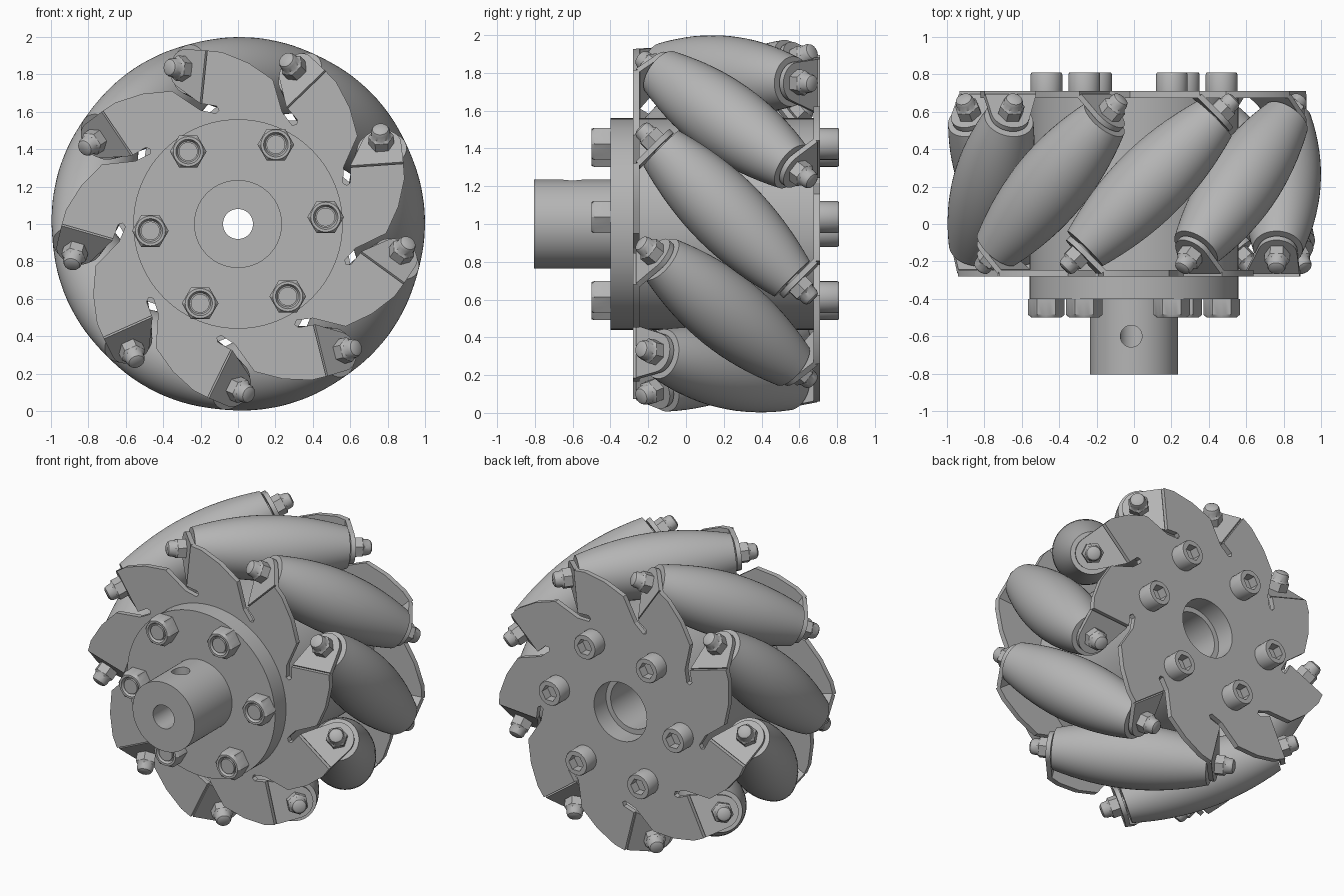
import bpy, bmesh
from math import sin, cos, pi, sqrt, radians
from mathutils import Matrix, Vector

cube = bpy.data.objects.get("Cube")
if cube:
    bpy.data.objects.remove(cube, do_unlink=True)

grey = bpy.data.materials.new("machined_grey")
grey.use_nodes = True
COLOUR = (0.46, 0.46, 0.46, 1)
grey.diffuse_color = COLOUR
grey.node_tree.nodes["Principled BSDF"].inputs["Base Color"].default_value = COLOUR

COUNT = 9          # rollers
MID = 0.215        # wheel mid plane along y
AXIS_R = 0.795     # distance of roller axes from the wheel axis
ROLL_HALF = 0.49   # half length of a roller
PLATE = 0.035      # plate thickness
FOLD = 0.26        # tangential position of the tab fold
AXLE = Matrix.Translation((0, 0, 1)) @ Matrix.Rotation(-pi / 2, 4, 'X')  # local z -> +y


def finish(name, bm, frame, angle=30):
    bmesh.ops.recalc_face_normals(bm, faces=bm.faces)
    me = bpy.data.meshes.new(name)
    bm.to_mesh(me)
    bm.free()
    me.transform(frame)
    me.materials.append(grey)
    me.shade_smooth()
    me.set_sharp_from_angle(angle=radians(angle))
    ob = bpy.data.objects.new(name, me)
    bpy.context.collection.objects.link(ob)
    return ob


def lathe(name, profile, frame, n=48, closed=False):
    """Revolve (radius, height) points; a third item makes that ring a hexagon."""
    bm = bmesh.new()
    rings = []
    for p in profile:
        ring = []
        for i in range(n):
            a = 2 * pi * i / n
            r = p[0]
            if len(p) > 2:
                r *= cos(pi / 6) / cos(a % (pi / 3) - pi / 6)
            ring.append(bm.verts.new((r * cos(a), r * sin(a), p[1])))
        rings.append(ring)
    pairs = list(zip(rings, rings[1:]))
    if closed:
        pairs.append((rings[-1], rings[0]))
    else:
        bm.faces.new(rings[0])
        bm.faces.new(rings[-1])
    for lo, hi in pairs:
        for i in range(n):
            j = (i + 1) % n
            bm.faces.new((lo[i], lo[j], hi[j], hi[i]))
    return finish(name, bm, frame)


def directions(angle, side):
    """Radial, tangential and outward axle directions at a roller, per wheel side."""
    radial = Vector((cos(angle), 0, sin(angle)))
    tangent = Vector((-sin(angle), 0, cos(angle))) * side
    return radial, tangent, Vector((0, -side, 0))


def roller_frame(angle, side):
    radial, tangent, out = directions(angle, side)
    axis = (tangent + out) / sqrt(2)
    across = (tangent - out) / sqrt(2)
    m = Matrix((radial, across, axis)).transposed().to_4x4()
    m.translation = radial * AXIS_R + Vector((0, MID, 1))
    return m


angles = [radians(4) + 2 * pi * k / COUNT for k in range(COUNT)]

# Barrel rollers whose outline follows the wheel's outer circle
STEPS = 16
barrel = []
for i in range(STEPS + 1):
    s = ROLL_HALF * (2 * i / STEPS - 1)
    barrel.append((1 - sqrt(AXIS_R ** 2 + s * s / 2), s))
lock_nut = [(0.068, 0.525, 1), (0.068, 0.585, 1), (0.052, 0.597), (0.05, 0.625),
            (0.043, 0.64), (0.028, 0.648)]
for k, ang in enumerate(angles):
    lathe(f"roller_{k}", barrel, roller_frame(ang, 1))
    for side, label in ((1, "front"), (-1, "back")):
        frame = roller_frame(ang, side)
        lathe(f"{label}_axle_nut_{k}", lock_nut, frame, n=24)
        lathe(f"{label}_axle_{k}", [(0.045, 0.48), (0.045, 0.54)], frame, n=24)
        # Bent tab: rounded end blended into the fold on the plate
        bolt_t = 0.517 / sqrt(2)
        fold_b = (FOLD - bolt_t) * sqrt(2)
        outline = [(0.62 - AXIS_R, fold_b), (0.905 - AXIS_R, fold_b)]
        outline += [(0.105 * cos(a), 0.105 * sin(a)) for a in
                    (2 * pi * i / 32 for i in range(32))]
        bm = bmesh.new()
        for x, y in outline:
            for z in (0.5, 0.53):
                bm.verts.new((x, y, z))
        hull = bmesh.ops.convex_hull(bm, input=bm.verts)
        loose = [v for v in bm.verts if not v.link_faces]
        bmesh.ops.delete(bm, geom=loose, context='VERTS')
        finish(f"{label}_tab_{k}", bm, Matrix())

        bpy.data.objects[f"{label}_tab_{k}"].data.transform(frame)

# Toothed side plates: (radial, tangential) outline of one tooth, repeated
tooth = [(0.787, -0.105), (0.862, 0.033), (0.905, 0.18), (0.905, FOLD),
         (0.62, FOLD), (0.615, 0.18), (0.595, 0.165), (0.575, 0.18), (0.585, 0.265)]
for side, label in ((1, "front"), (-1, "back")):
    bm = bmesh.new()
    outer = []
    for ang in angles[::side]:
        radial, tangent, out = directions(ang, side)
        base = out * 0.495 + Vector((0, MID, 1))
        outer += [bm.verts.new(base + radial * r + tangent * t) for r, t in tooth]
    inner = [bm.verts.new(base + Vector((cos(a), 0, sin(a))) * 0.2)
             for a in (2 * pi * i / 48 for i in range(48))]
    edges = []
    for loop in (outer, inner):
        edges += [bm.edges.new((loop[i - 1], loop[i])) for i in range(len(loop))]
    bmesh.ops.triangle_fill(bm, use_beauty=True, use_dissolve=False, edges=edges)
    ext = bmesh.ops.extrude_face_region(bm, geom=bm.faces[:])
    moved = [g for g in ext["geom"] if isinstance(g, bmesh.types.BMVert)]
    bmesh.ops.translate(bm, verts=moved, vec=(0, side * PLATE, 0))
    finish(f"{label}_plate", bm, Matrix(), angle=20)

# Drum between the plates, with a stepped bore open to the back
lathe("drum", [(0.56, -0.245), (0.56, 0.675), (0.2, 0.675), (0.2, 0.58),
               (0.165, 0.58), (0.165, -0.245)], AXLE, n=96, closed=True)

# Mounting flange and shaft collar in one turned piece
hub = lathe("hub", [(0.08, -0.805), (0.235, -0.805), (0.235, -0.4), (0.56, -0.4),
                    (0.56, -0.28), (0.08, -0.28)], AXLE, n=96, closed=True)

# Radial set screw hole in the collar
cutter = lathe("hole_cutter", [(0.058, 1.04), (0.058, 1.4)],
               Matrix.Translation((-0.015, -0.6, 0)), n=32)
cutter.hide_render = True
cut = hub.modifiers.new("set_screw_hole", 'BOOLEAN')
cut.operation = 'DIFFERENCE'
cut.solver = 'EXACT'
cut.object = cutter
bpy.context.view_layer.update()
graph = bpy.context.evaluated_depsgraph_get()
result = bpy.data.meshes.new_from_object(hub.evaluated_get(graph))
hub.modifiers.clear()
hub.data = result
result.shade_smooth()
result.set_sharp_from_angle(angle=radians(30))
bpy.data.objects.remove(cutter, do_unlink=True)

# Six through bolts: hex nuts in front, socket heads behind
nut = [(0.098, -0.4, 1), (0.098, -0.485, 1), (0.08, -0.5), (0.066, -0.5),
       (0.056, -0.48), (0.05, -0.48), (0.05, -0.495)]
head = [(0.085, 0.705), (0.085, 0.8), (0.08, 0.81), (0.055, 0.81, 1), (0.055, 0.75, 1)]
for k in range(6):
    a = radians(4.5 + 60 * k)
    spot = Matrix.Translation((0.47 * cos(a), 0, 0.47 * sin(a))) @ AXLE
    lathe(f"flange_nut_{k}", nut, spot, n=24)
    lathe(f"socket_head_{k}", head, spot, n=24)
